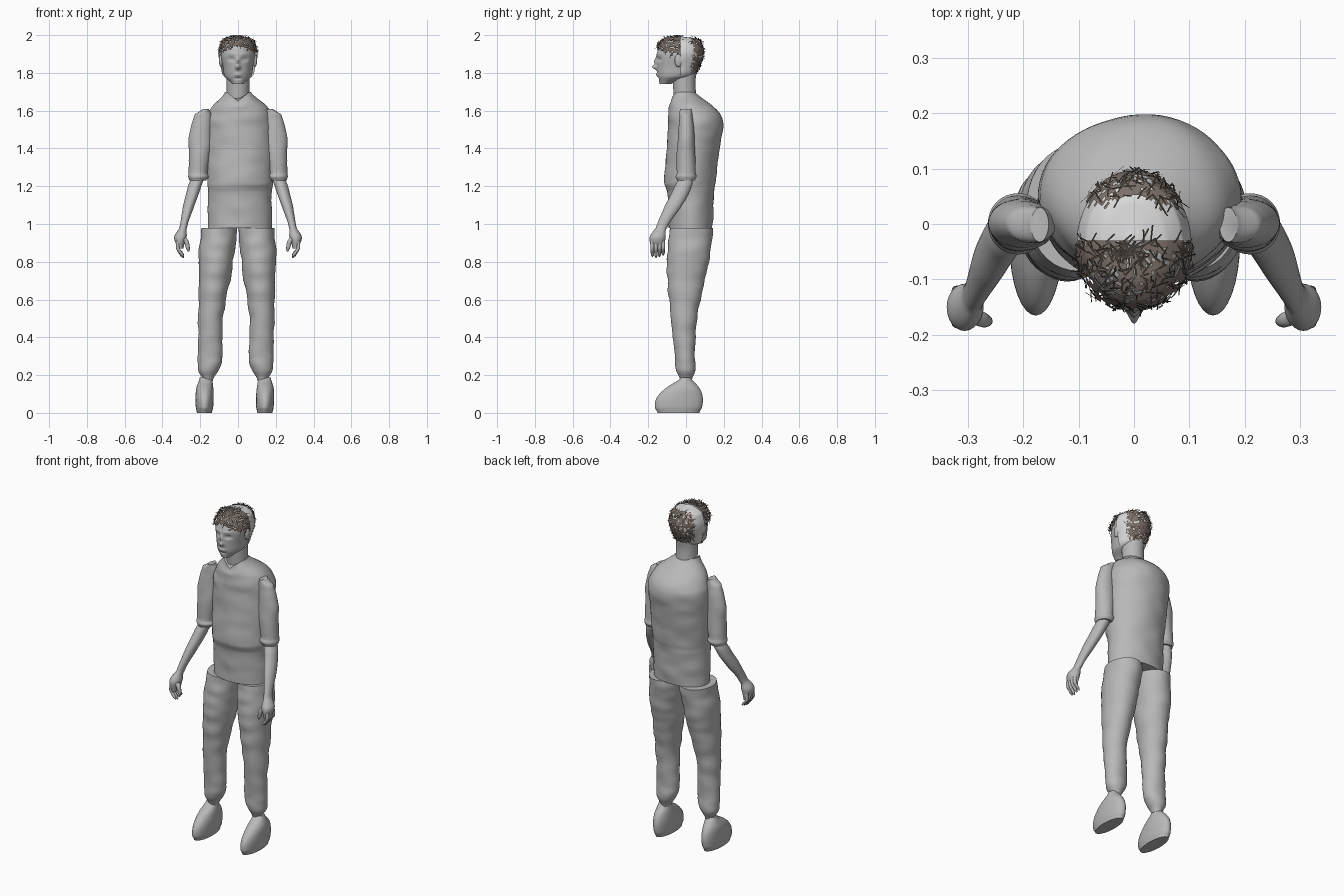
import bpy
import bmesh
import math
import random
from mathutils import Vector, noise

random.seed(4)
if "Cube" in bpy.data.objects:
    bpy.data.objects.remove(bpy.data.objects["Cube"], do_unlink=True)


def material(name, red, green, blue):
    mat = bpy.data.materials.new(name)
    mat.use_nodes = True
    colour = (red, green, blue, 1)
    mat.diffuse_color = colour
    mat.node_tree.nodes["Principled BSDF"].inputs["Base Color"].default_value = colour
    return mat


GREY = material("plain grey", .48, .48, .48)
PALE = material("pale grey", .7, .7, .7)
BROWN = material("hair brown", .2, .16, .14)
DARK = material("dark strand brown", .06, .05, .04)


def blend(rows, steps):
    """Smooth interpolation through the cross-section rows, with even heights."""
    result = []
    for index, (start, end) in enumerate(zip(rows, rows[1:])):
        before = rows[max(index - 1, 0)]
        after = rows[min(index + 2, len(rows) - 1)]
        for step in range(steps):
            t = step / steps
            ease = t * t * (3 - 2 * t)
            leave = t * (1 - t) * (1 - t) / 2
            arrive = t * t * (t - 1) / 2
            ring = [b + (c - b) * ease + (c - a) * leave + (d - b) * arrive
                    for a, b, c, d in zip(before, start, end, after)]
            ring[0] = start[0] + (end[0] - start[0]) * t
            result.append(ring)
    return result + [rows[-1]]


def finish(name, bm, mats):
    mesh = bpy.data.meshes.new(name)
    bm.to_mesh(mesh)
    bm.free()
    for mat in mats:
        mesh.materials.append(mat)
    mesh.shade_smooth()
    mesh.set_sharp_from_angle(angle=math.radians(50))
    obj = bpy.data.objects.new(name, mesh)
    bpy.context.collection.objects.link(obj)


def loft(name, rows, mats=(GREY,), sides=32, steps=8, side=1, lean=0, rough=0, sculpt=None):
    """Skin over level ovals given as (z, centre x, centre y, radius x, radius y)."""
    bm = bmesh.new()
    rings = []
    for z, centre_x, centre_y, radius_x, radius_y in blend(rows, steps):
        ring = []
        for corner in range(sides):
            angle = math.tau * corner / sides
            out = Vector((math.cos(angle) * radius_x, math.sin(angle) * radius_y, 0))
            point = Vector((centre_x, centre_y, z)) + out
            # Gentle cloth folds, stretched sideways
            fold = noise.noise(Vector((point.x, point.y, z * 2)) * 9)
            point += out.normalized() * fold * rough
            ring.append(bm.verts.new((point.x * side - lean * (1 - z), point.y, z)))
        rings.append(ring)
    for low, high in zip(rings, rings[1:]):
        for corner in range(sides):
            bm.faces.new((low[corner], low[corner - 1], high[corner - 1], high[corner]))
    bm.faces.new(rings[0])
    bm.faces.new(rings[-1])
    bmesh.ops.recalc_face_normals(bm, faces=bm.faces)
    bm.normal_update()
    if sculpt:
        sculpt(bm)
    finish(name, bm, mats)


# Shirt body with a notched collar
def notch_collar(bm):
    for vert in bm.verts:
        if vert.co.z > 1.62 and vert.co.y < 0:
            rise = (vert.co.z - 1.62) / .08
            vert.co.z -= .05 * rise * max(0, 1 - abs(vert.co.x) / .06)


loft("shirt_body", [
    (.98, .01, .025, .17, .115), (1.17, .01, .025, .17, .125), (1.22, .01, .02, .175, .135),
    (1.42, .01, .04, .18, .14), (1.55, .01, .05, .18, .145), (1.62, .01, .03, .145, .12),
    (1.7, 0, -.015, .065, .06)],
    sides=64, rough=.006, sculpt=notch_collar)

loft("neck", [(1.6, 0, 0, .06, .06), (1.75, 0, -.01, .06, .06), (1.83, 0, -.01, .06, .07)])

# Head, with the face pushed in and out around each feature
HEAD = [(1.74, 0, -.11, .03, .03), (1.78, 0, -.06, .07, .09), (1.83, 0, -.045, .08, .11),
        (1.9, 0, -.035, .09, .12), (1.96, 0, -.03, .075, .1), (1.98, 0, -.03, .05, .07),
        (1.99, 0, -.03, .01, .01)]
# Each feature is (x, z, spread x, spread z, push)
FEATURES = {
    "nose_tip": (0, 1.83, .012, .012, -.024),
    "nose_bridge": (0, 1.86, .01, .02, -.012),
    "eye_socket": (.034, 1.872, .017, .01, .014),
    "eyeball": (.034, 1.872, .01, .005, -.006),
    "brow": (.03, 1.9, .02, .006, -.004),
    "lips": (0, 1.79, .02, .008, -.007),
    "chin_dip": (0, 1.77, .02, .006, .006),
}


def shape_face(bm):
    for vert in bm.verts:
        x, y, z = vert.co
        if y < -.06:
            for mid_x, mid_z, wide, tall, push in FEATURES.values():
                reach = Vector(((abs(x) - mid_x) / wide, (z - mid_z) / tall))
                vert.co.y += push * math.exp(-reach.length_squared)


loft("head", HEAD, sides=112, steps=14, sculpt=shape_face)


def grown_head(wide, deep, lift):
    return [(z + lift, x, y, radius_x * wide, radius_y * deep)
            for z, x, y, radius_x, radius_y in HEAD]


# Pale scalp cap over the back half of the head
def cut_cap(bm):
    for point, normal in (((0, -.03, 0), (0, 1, 0)), ((0, 0, 1.775), (0, 0, 1))):
        bmesh.ops.bisect_plane(bm, geom=bm.verts[:] + bm.edges[:] + bm.faces[:],
                               plane_co=point, plane_no=normal, clear_inner=True)


loft("scalp_cap", grown_head(1.15, 1.05, .003), (PALE,), sides=64, sculpt=cut_cap)


# Ragged hair patches with loose strands
def is_hairy(place):
    ragged = random.uniform(-.012, .012)
    across = abs(place.x)
    fringe = place.y < -.03 and place.z > 1.945 - across * .4 + ragged
    back = place.y > .035 + ragged and 1.765 < place.z < 1.985 and across < .085
    return fringe or back


def trim_hair(bm):
    bare = [face for face in bm.faces
            if not is_hairy(face.calc_center_median()) or random.random() < .15]
    bmesh.ops.delete(bm, geom=bare, context="FACES")
    roots = [(face.calc_center_median(), face.normal.copy()) for face in bm.faces]
    for root, normal in random.choices(roots, k=420):
        way = Vector([random.uniform(-1, 1) for axis in "xyz"]) - Vector((0, 0, .5))
        way = (way - normal * way.dot(normal)).normalized()
        half = normal.cross(way) * .0014
        root = root + normal * .001
        tip = root + way * random.uniform(.012, .03) + normal * .004
        corners = (root - half, root + half, tip + half, tip - half)
        strand = bm.faces.new([bm.verts.new(corner) for corner in corners])
        strand.material_index = 1
    for vert in bm.verts:
        vert.co.z = min(vert.co.z, 2)


loft("hair", grown_head(1.18, 1.1, .008), (BROWN, DARK), sides=72, sculpt=trim_hair)


def ear(name, side):
    bm = bmesh.new()
    bmesh.ops.create_uvsphere(bm, u_segments=20, v_segments=12, radius=1)
    bmesh.ops.scale(bm, vec=(.011, .02, .034), verts=bm.verts)
    bmesh.ops.translate(bm, vec=(side * .09, -.04, 1.865), verts=bm.verts)
    finish(name, bm, (GREY,))


# Limbs, built once for each side
for side, word in ((1, "left"), (-1, "right")):
    ear(word + "_ear", side)

    # Sleeve with a rolled cuff
    loft(word + "_sleeve", [
        (1.61, .17, 0, .015, .03), (1.58, .185, 0, .045, .035), (1.45, .2, 0, .06, .045),
        (1.27, .21, 0, .05, .05), (1.25, .21, 0, .055, .055), (1.23, .215, 0, .045, .045)],
        side=side, rough=.005)

    # Forearm and palm
    loft(word + "_forearm", [
        (1.26, .21, 0, .035, .035), (1.2, .23, -.015, .035, .045), (1.1, .26, -.065, .03, .045),
        (.98, .29, -.13, .02, .03), (.93, .305, -.15, .033, .042), (.87, .305, -.15, .015, .035)],
        sides=24, side=side)

    # Fingers curl slightly inward
    for finger in range(4):
        y = -.178 + finger * .019
        tip = .82 + .006 * abs(finger - 1)
        loft(word + "_finger", [
            (.91, .316, y, .011, .01), (.87, .318, y, .01, .01),
            (tip + .01, .296, y, .009, .008), (tip, .29, y, .003, .003)],
            sides=12, side=side)
    loft(word + "_thumb", [
        (.945, .3, -.16, .012, .014), (.91, .275, -.172, .013, .014),
        (.87, .265, -.175, .01, .01), (.855, .262, -.175, .004, .004)],
        sides=12, side=side)

    # Trouser leg and shoe
    loft(word + "_trouser_leg", [
        (.98, .1, .03, .095, .115), (.85, .11, .015, .095, .115), (.7, .12, 0, .083, .098),
        (.5, .135, -.01, .066, .068), (.3, .135, -.005, .065, .055), (.23, .14, 0, .055, .05),
        (.17, .145, 0, .027, .032)],
        sides=40, side=side, lean=.018, rough=.007)
    loft(word + "_shoe", [
        (0, .16, -.04, .04, .11), (.03, .16, -.04, .046, .125), (.08, .16, -.033, .048, .122),
        (.13, .16, -.018, .045, .09), (.187, .155, 0, .033, .026)],
        side=side, lean=.018)
